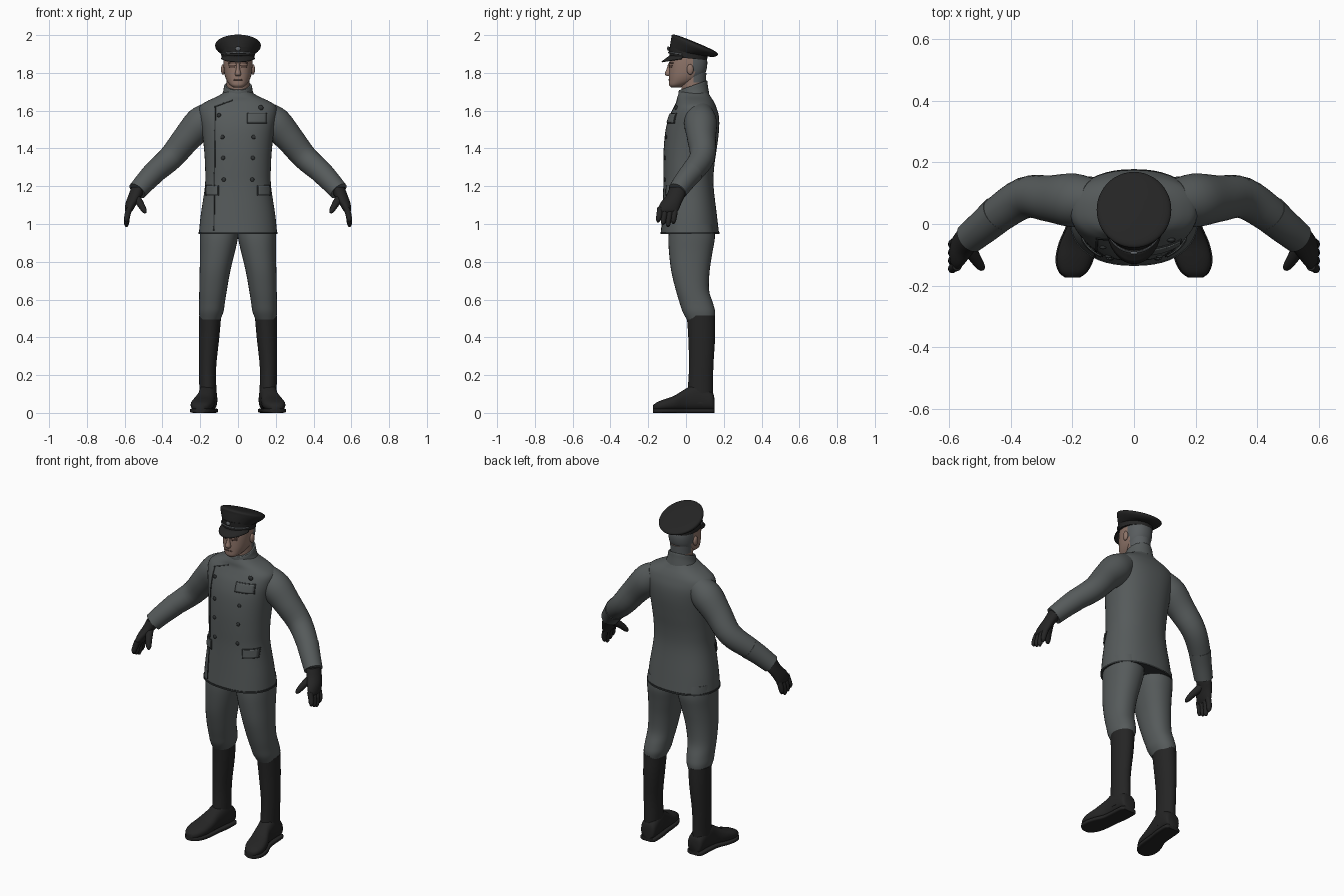
import bpy, bmesh, math
from mathutils import Vector
from mathutils.bvhtree import BVHTree

if "Cube" in bpy.data.objects:
    bpy.data.objects.remove(bpy.data.objects["Cube"])


def material(name, r, g, b):
    m = bpy.data.materials.new(name)
    m.diffuse_color = (r, g, b, 1)
    m.use_nodes = True
    m.node_tree.nodes["Principled BSDF"].inputs["Base Color"].default_value = m.diffuse_color
    return m


CLOTH = material("grey cloth", .092, .103, .104)
SEAM = material("dark seam", .03, .034, .035)
BLACK = material("black leather", .018, .018, .018)
SKIN = material("skin", .27, .175, .14)
SHADE = material("dark skin", .10, .06, .048)
HAIR = material("grey hair", .10, .11, .115)
METAL = material("dull metal", .13, .14, .15)


def finish(name, bm, mat, mirror=False, angle=45):
    bmesh.ops.recalc_face_normals(bm, faces=bm.faces)
    me = bpy.data.meshes.new(name)
    bm.to_mesh(me)
    bm.free()
    ob = bpy.data.objects.new(name, me)
    bpy.context.collection.objects.link(ob)
    me.materials.append(mat)
    bpy.ops.object.select_all(action='DESELECT')
    ob.select_set(True)
    bpy.context.view_layer.objects.active = ob
    bpy.ops.object.shade_smooth_by_angle(angle=math.radians(angle))
    if mirror:
        ob.modifiers.new("Mirror", 'MIRROR')
    return ob


def spline(rows, steps):
    """Smooth curve through rows of numbers."""
    out = []
    for i in range(len(rows) - 1):
        p0, p1, p2 = rows[max(i - 1, 0)], rows[i], rows[i + 1]
        p3 = rows[min(i + 2, len(rows) - 1)]
        for s in range(steps):
            t = s / steps
            out.append([.5 * (2 * b + (c - a) * t + (2 * a - 5 * b + 4 * c - d) * t * t
                              + (3 * b - a - 3 * c + d) * t ** 3)
                        for a, b, c, d in zip(p0, p1, p2, p3)])
    return out + [list(rows[-1])]


def loft(name, rings, mat, mode='flat', n=32, p=2.0, steps=4, mirror=False):
    """Skin rings (x, y, z, half_width, half_depth, tilt) laid flat, upright or along a path."""
    rows = spline(rings, steps)
    bm = bmesh.new()
    loops = []
    for i, (x, y, z, a, b, tilt) in enumerate(rows):
        u, v = Vector((1, 0, 0)), Vector((0, 1, tilt))
        if mode == 'upright':
            v = Vector((0, 0, 1))
        elif mode == 'tube':
            d = Vector(rows[min(i + 1, len(rows) - 1)][:3]) - Vector(rows[max(i - 1, 0)][:3])
            q = d.to_track_quat('Z', 'Y')
            u, v = q @ Vector((1, 0, 0)), q @ Vector((0, 1, 0))
        loop = []
        for k in range(n):
            c, s = math.cos(math.tau * k / n), math.sin(math.tau * k / n)
            c = math.copysign(abs(c) ** (2 / p), c)
            s = math.copysign(abs(s) ** (2 / p), s)
            loop.append(bm.verts.new(Vector((x, y, z)) + u * a * c + v * b * s))
        loops.append(loop)
    for l0, l1 in zip(loops, loops[1:]):
        for k in range(n):
            bm.faces.new((l0[k], l0[(k + 1) % n], l1[(k + 1) % n], l1[k]))
    bm.faces.new(loops[0])
    bm.faces.new(loops[-1])
    return finish(name, bm, mat, mirror)


def fb(z, x, front, back, rx, tilt=0):
    """Flat ring given by its front and back y."""
    return (x, (front + back) / 2, z, rx, (back - front) / 2, tilt)


def tube(name, pts, mat, **kw):
    return loft(name, [(x, y, z, r, r, 0) for x, y, z, r in pts], mat, 'tube', **kw)


def ball(name, loc, size, mat, mirror=False):
    bm = bmesh.new()
    bmesh.ops.create_uvsphere(bm, u_segments=16, v_segments=10, radius=1)
    for v in bm.verts:
        v.co = Vector(loc) + Vector([a * s for a, s in zip(v.co, size)])
    return finish(name, bm, mat, mirror)


def surface(ob):
    return BVHTree.FromPolygons([v.co for v in ob.data.vertices],
                                [p.vertices[:] for p in ob.data.polygons])


def on_front(tree, x, z, lift):
    co, no, _, _ = tree.ray_cast(Vector((x, -1, z)), Vector((0, 1, 0)))
    if co is None:
        co, no, _, _ = tree.find_nearest(Vector((x, -.03, z)))
    return co + no * lift


def patch(name, tree, corners, mat, lift=.003, n=8, mirror=False):
    """Thin plate hugging a surface, from four (x, z) corners."""
    a, b, c, d = [Vector(q) for q in corners]
    bm = bmesh.new()
    grid = []
    for i in range(n + 1):
        lo, hi = a.lerp(b, i / n), d.lerp(c, i / n)
        grid.append([bm.verts.new(on_front(tree, *lo.lerp(hi, j / n), lift)) for j in range(n + 1)])
    for i in range(n):
        for j in range(n):
            bm.faces.new((grid[i][j], grid[i + 1][j], grid[i + 1][j + 1], grid[i][j + 1]))
    ob = finish(name, bm, mat, mirror)
    sol = ob.modifiers.new("Thickness", 'SOLIDIFY')
    sol.thickness, sol.offset = .004, 0


# jacket body and collar
jacket = loft("jacket", [
    fb(.95, 0, -.133, .175, .207), fb(1.05, 0, -.127, .163, .197), fb(1.2, 0, -.12, .146, .175),
    fb(1.3, 0, -.12, .149, .174), fb(1.4, 0, -.118, .163, .18), fb(1.5, 0, -.108, .175, .192),
    fb(1.57, 0, -.088, .174, .205), fb(1.62, 0, -.064, .16, .203), fb(1.65, 0, -.05, .146, .165),
    fb(1.675, 0, -.045, .13, .11), fb(1.70, 0, -.035, .115, .07)], CLOTH, n=48, p=2.3)
loft("collar", [(0, .04, 1.672, .09, .083, .2), (0, .038, 1.705, .078, .078, .3),
                (0, .037, 1.732, .073, .075, .35), (0, .037, 1.733, .066, .068, .35)], CLOTH)
loft("hem_band", [fb(.948, 0, -.136, .178, .21), fb(.958, 0, -.136, .178, .21)], SEAM, n=48, p=2.3, steps=1)

# jacket front seams, pockets and buttons
body = surface(jacket)
patch("front_seam", body, [(-.13, .965), (-.124, .965), (-.117, 1.62), (-.123, 1.62)], SEAM, .001, 24)
patch("lapel_seam", body, [(-.123, 1.618), (-.03, 1.652), (-.03, 1.658), (-.123, 1.624)], SEAM, .001)


def flap(name, x0, x1, z0, z1, mirror=False):
    e = .005
    patch(name + "_edge", body, [(x0 - e, z0 - e), (x1 + e, z0 - e), (x1 + e, z1 + e), (x0 - e, z1 + e)],
          SEAM, .001, mirror=mirror)
    patch(name, body, [(x0, z0), (x1, z0), (x1, z1), (x0, z1)], CLOTH, .005, mirror=mirror)


flap("chest_flap", .052, .148, 1.537, 1.582)
flap("hip_flap", .105, .165, 1.155, 1.2, True)
for row, (z, x) in enumerate([(1.235, .075), (1.35, .078), (1.46, .082), (1.575, .1)]):
    for side in (-1, 1):
        if row == 3 and side == 1:
            continue
        ball(f"button_{row}_{side}", on_front(body, side * x, z, .002), (.011, .006, .011), SEAM)
ball("round_badge", on_front(body, .12, 1.615, .002), (.014, .008, .014), SEAM)

# sleeves and cuffs
tube("sleeve", [(.13, .075, 1.585, .07), (.195, .077, 1.535, .087), (.27, .082, 1.455, .076),
                (.355, .085, 1.352, .067), (.455, .02, 1.262, .058), (.53, -.043, 1.178, .047)],
     CLOTH, mirror=True)
tube("cuff", [(.44, .033, 1.276, .061), (.485, -.006, 1.229, .056), (.533, -.045, 1.175, .051)],
     CLOTH, mirror=True)

# gloves
loft("glove", [(.526, -.04, 1.195, .038, .046, 0), (.545, -.055, 1.15, .036, .05, 0),
               (.565, -.08, 1.11, .03, .056, 0), (.577, -.094, 1.075, .022, .055, 0),
               (.58, -.095, 1.06, .012, .045, 0)], BLACK, n=24, mirror=True)
for i, (y0, y1, z1) in enumerate([(-.136, -.147, 1.008), (-.109, -.121, .995),
                                  (-.082, -.095, .985), (-.058, -.067, 1.0)]):
    tube(f"finger_{i}", [(.574, y0, 1.085, .016), (.586, (y0 + y1) / 2, 1.045, .0155),
                         (.59, y1, z1 + .014, .013), (.588, y1, z1, .004)], BLACK, n=12, mirror=True)
tube("thumb", [(.54, -.07, 1.14, .024), (.516, -.11, 1.105, .019), (.497, -.138, 1.072, .014),
               (.49, -.145, 1.058, .005)], BLACK, n=12, mirror=True)

# trousers
loft("trouser_leg", [fb(1.0, .1, -.085, .145, .1), fb(.93, .101, -.093, .153, .101),
                     fb(.85, .109, -.09, .14, .092), fb(.75, .122, -.078, .125, .081),
                     fb(.65, .132, -.054, .122, .073), fb(.58, .138, -.033, .143, .068),
                     fb(.535, .142, -.018, .154, .065), fb(.495, .147, .004, .15, .054)],
     CLOTH, p=2.2, mirror=True)

# boots
loft("boot_shaft", [fb(.515, .148, .004, .154, .059), fb(.4, .153, .012, .154, .054),
                    fb(.25, .161, .016, .145, .046), fb(.14, .16, .01, .143, .045),
                    fb(.05, .16, .0, .143, .046)], BLACK, mirror=True)
FOOT = [(.155, .15, .075, .03), (.156, .135, .11, .046), (.16, .06, .15, .048), (.168, 0, .125, .047),
        (.183, -.06, .088, .057), (.193, -.115, .068, .058), (.198, -.155, .052, .043),
        (.2, -.174, .036, .02)]
loft("boot_foot", [(x, y, h / 2 + .008, w, h / 2 - .004, 0) for x, y, h, w in FOOT],
     BLACK, 'upright', n=24, p=2.5, mirror=True)
loft("boot_sole", [(x, y, .012, w + .004, .012, 0) for x, y, h, w in FOOT],
     BLACK, 'upright', n=24, p=5, mirror=True)

# neck and head, with hair on the rear faces
neck = loft("neck", [fb(1.66, 0, -.02, .1, .06), fb(1.73, 0, -.025, .103, .06),
                     fb(1.80, 0, -.03, .108, .063)], SKIN)
head = loft("head", [fb(1.722, 0, -.078, -.03, .022), fb(1.735, 0, -.089, .0, .042),
                     fb(1.76, 0, -.09, .06, .06), fb(1.795, 0, -.09, .1, .072),
                     fb(1.85, 0, -.088, .113, .077), fb(1.9, 0, -.08, .105, .075)], SKIN, p=2.3)
for ob in (neck, head):
    ob.data.materials.append(HAIR)
    for f in ob.data.polygons:
        if f.center.y > .04 and f.center.z > 1.745:
            f.material_index = 1

# face features
face = surface(head)
ball("ear", (.079, .022, 1.818), (.011, .018, .028), SKIN, True)
loft("nose", [(0, -.084, 1.85, .007, .01, 0), (0, -.09, 1.82, .01, .013, 0),
              (0, -.094, 1.795, .016, .018, 0), (0, -.09, 1.783, .012, .012, 0)], SKIN, n=16)
patch("eye", face, [(.016, 1.829), (.046, 1.829), (.048, 1.843), (.014, 1.842)], SHADE, .001, 5, True)
patch("brow", face, [(.012, 1.849), (.052, 1.851), (.05, 1.858), (.012, 1.856)], SHADE, .002, 5, True)
patch("mouth", face, [(-.022, 1.761), (.022, 1.761), (.02, 1.767), (-.02, 1.767)], SHADE, .001, 6)

# peaked cap
loft("cap_band", [(0, .012, 1.877, .088, .1, -.1), (0, .012, 1.922, .09, .102, -.16)], BLACK, n=40)
loft("cap_crown", [(0, .014, 1.905, .089, .101, -.18), (0, .03, 1.92, .106, .113, -.32),
                   (0, .044, 1.938, .12, .122, -.38), (0, .046, 1.953, .117, .12, -.4),
                   (0, .046, 1.961, .09, .093, -.41), (0, .046, 1.964, .03, .03, -.41)], BLACK, n=48)
bm = bmesh.new()
rows = []
for i in range(25):
    a = math.radians(-75 + 150 * i / 24)
    rows.append([bm.verts.new((math.sin(a) * (.086 + .008 * t), .012 - math.cos(a) * (.1 + .042 * t),
                               1.892 - .012 * t - .02 * t * math.cos(a))) for t in (0, .35, .7, 1)])
for r0, r1 in zip(rows, rows[1:]):
    for j in range(3):
        bm.faces.new((r0[j], r1[j], r1[j + 1], r0[j + 1]))
visor = finish("cap_visor", bm, BLACK)
visor.modifiers.new("Thickness", 'SOLIDIFY').thickness = .005

# cap cord and plain front stud
arc = [math.radians(-70 + 14 * i) for i in range(11)]
tube("cap_cord", [(math.sin(a) * .092, .012 - math.cos(a) * .104, 1.896 + .012 * math.cos(a), .004)
                  for a in arc], METAL, n=8, steps=2)
ball("cap_stud", (0, -.094, 1.928), (.014, .006, .012), METAL)
